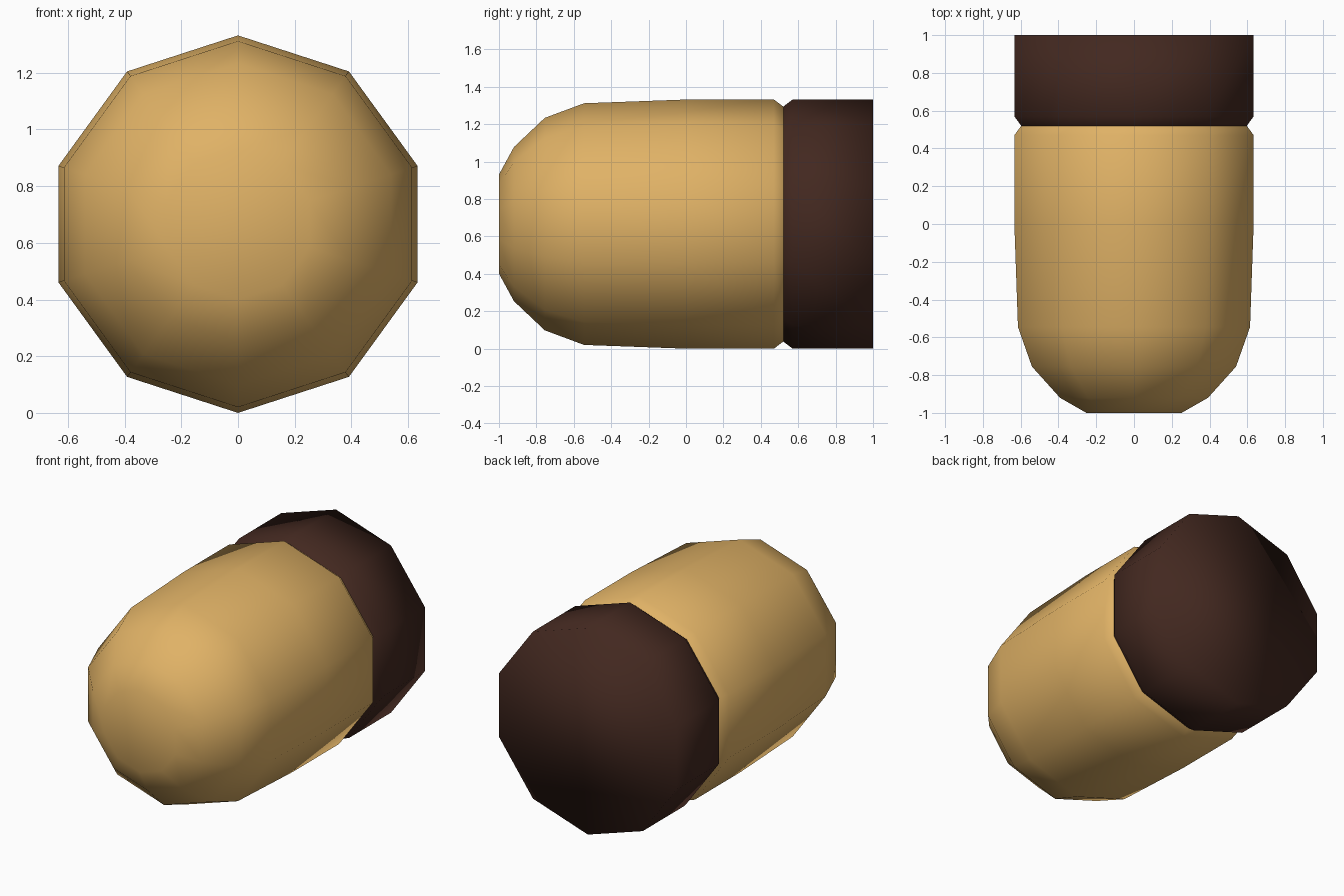
import bpy, bmesh
from math import sin, cos, pi

if "Cube" in bpy.data.objects:
    bpy.data.objects.remove(bpy.data.objects["Cube"])

SIDES = 10
R = 0.666


def lathe(name, profile, color, cap_first=False, cap_last=False):
    """Ten-sided body of revolution around the y axis from (y, radius) pairs."""
    bm = bmesh.new()
    rings = []
    for y, r in profile:
        rings.append([bm.verts.new((r * sin(2 * pi * i / SIDES), y,
                                    R + r * cos(2 * pi * i / SIDES)))
                      for i in range(SIDES)])
    for a, b in zip(rings, rings[1:]):
        for i in range(SIDES):
            j = (i + 1) % SIDES
            bm.faces.new((a[i], a[j], b[j], b[i]))
    if cap_first:
        bm.faces.new(rings[0])
    if cap_last:
        bm.faces.new(rings[-1])
    bmesh.ops.recalc_face_normals(bm, faces=bm.faces)
    # open ends can confuse the recalculation: make the walls face outward
    bm.faces.ensure_lookup_table()
    f = bm.faces[0]
    c = f.calc_center_median()
    if f.normal.x * c.x + f.normal.z * (c.z - R) < 0:
        bmesh.ops.reverse_faces(bm, faces=bm.faces)
    mesh = bpy.data.meshes.new(name)
    bm.to_mesh(mesh)
    bm.free()
    for p in mesh.polygons:
        p.use_smooth = True
    mat = bpy.data.materials.new(name + "_color")
    mat.diffuse_color = color
    mat.use_nodes = True
    mat.node_tree.nodes["Principled BSDF"].inputs["Base Color"].default_value = mat.diffuse_color
    mesh.materials.append(mat)
    obj = bpy.data.objects.new(name, mesh)
    bpy.context.collection.objects.link(obj)
    return obj


# Rounded tan body with blunt nose toward -y, ending in the groove
lathe("rounded_body",
      [(-1.0, 0.265), (-0.92, 0.412), (-0.755, 0.568), (-0.545, 0.646),
       (0.0, R), (0.47, R), (0.52, 0.628)],
      (0.745, 0.445, 0.133, 1), cap_first=True)

# Dark end band, from the groove to the flat back
lathe("end_band",
      [(0.52, 0.628), (0.57, R), (1.0, R)],
      (0.055, 0.021, 0.014, 1), cap_last=True)
